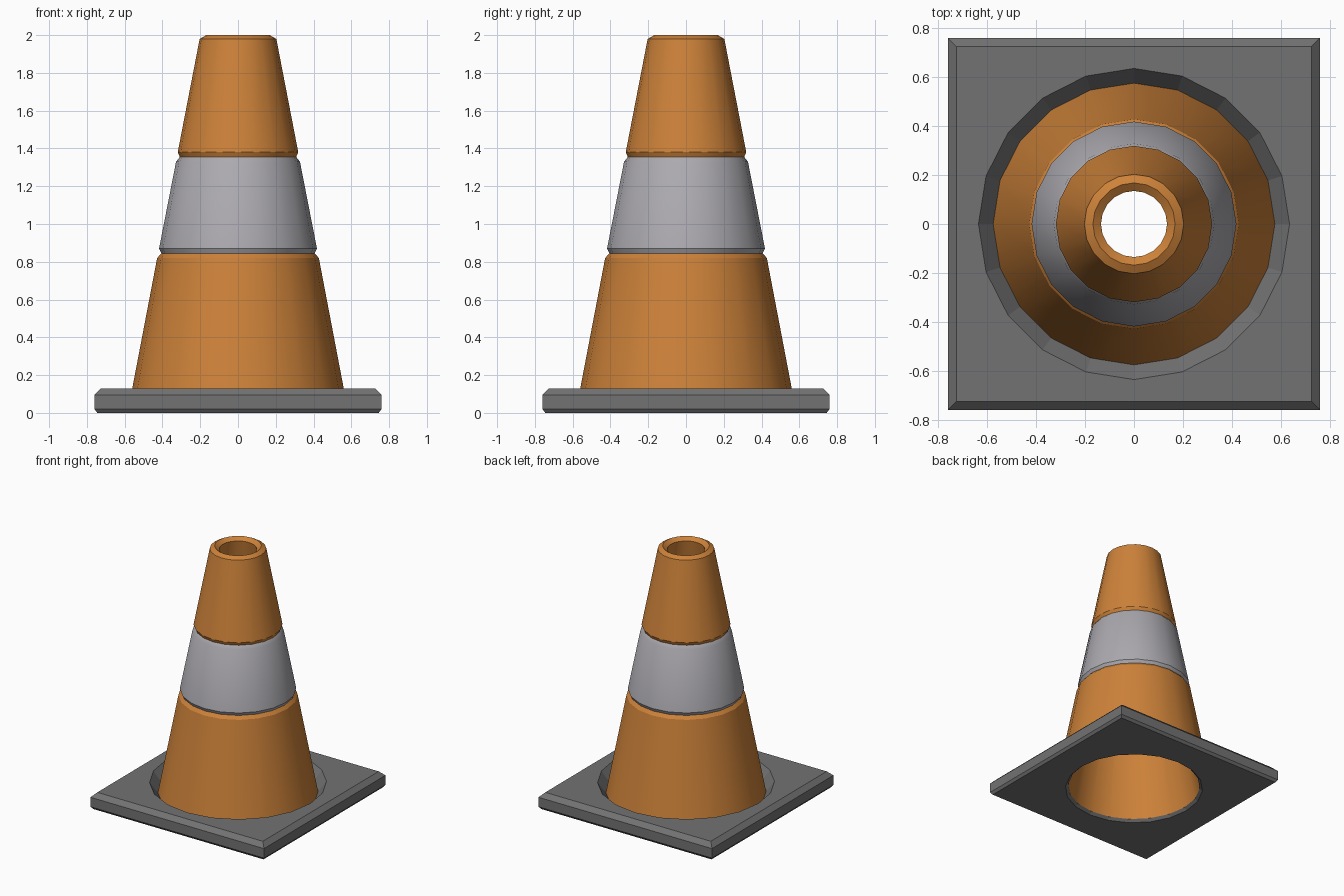
import bpy, bmesh, math

if "Cube" in bpy.data.objects:
    bpy.data.objects.remove(bpy.data.objects["Cube"])

SIDES = 20


def material(name, rgb):
    m = bpy.data.materials.new(name)
    m.diffuse_color = (*rgb, 1.0)
    m.use_nodes = True
    m.node_tree.nodes["Principled BSDF"].inputs["Base Color"].default_value = m.diffuse_color
    return m


orange = material("orange plastic", (0.61, 0.223, 0.041))
silver = material("silver grey band", (0.41, 0.40, 0.43))
dark = material("dark grey rubber", (0.17, 0.17, 0.17))


def ring(bm, n, r, z, phase=0.0):
    return [bm.verts.new((r * math.cos(phase + math.tau * i / n),
                          r * math.sin(phase + math.tau * i / n), z)) for i in range(n)]


def bridge(bm, a, b, mat=0):
    n = len(a)
    for i in range(n):
        j = (i + 1) % n
        bm.faces.new((a[i], a[j], b[j], b[i])).material_index = mat


def finish(bm, name, mats):
    me = bpy.data.meshes.new(name)
    bm.to_mesh(me)
    bm.free()
    for m in mats:
        me.materials.append(m)
    ob = bpy.data.objects.new(name, me)
    bpy.context.collection.objects.link(ob)
    return ob


# Hollow cone shell: outer wall with two grooves, chamfered rim, inner wall
profile = [(0.575, 0.05), (0.428, 0.82), (0.406, 0.845), (0.418, 0.87),
           (0.328, 1.33), (0.308, 1.355), (0.319, 1.38), (0.203, 1.98),
           (0.168, 2.0), (0.135, 1.975), (0.49, 0.02)]
bm = bmesh.new()
loops = [ring(bm, SIDES, r, z) for r, z in profile]
for k in range(len(loops) - 1):
    z0, z1 = profile[k][1], profile[k + 1][1]
    band = 0.84 < min(z0, z1) and max(z0, z1) < 1.36
    bridge(bm, loops[k], loops[k + 1], 1 if band else 0)
cone = finish(bm, "cone_body", [orange, silver])
bpy.context.view_layer.objects.active = cone
cone.select_set(True)
bpy.ops.object.shade_smooth_by_angle(angle=math.radians(30))


# Square base plate with chamfered edges and a round opening
def plate(bm, square, circle, flip):
    per = SIDES // 4
    for q in range(4):
        c, d = square[q], square[(q + 1) % 4]
        tris = [(c, circle[(q * per + i + 1) % SIDES], circle[q * per + i]) for i in range(per)]
        tris.append((c, d, circle[(q + 1) * per % SIDES]))
        for t in tris:
            bm.faces.new(t[::-1] if flip else t)


bm = bmesh.new()
squares = [ring(bm, 4, h * math.sqrt(2), z, math.pi / 4)
           for h, z in [(0.745, 0.0), (0.76, 0.02), (0.76, 0.095), (0.725, 0.13)]]
for a, b in zip(squares, squares[1:]):
    bridge(bm, a, b)
rim_top = ring(bm, SIDES, 0.635, 0.13)
seat = ring(bm, SIDES, 0.575, 0.05)
rim_low = ring(bm, SIDES, 0.51, 0.0)
inner_low = ring(bm, SIDES, 0.49, 0.02)
plate(bm, squares[3], rim_top, False)
plate(bm, squares[0], rim_low, True)
bridge(bm, rim_top, seat)
bridge(bm, inner_low, rim_low)
bmesh.ops.recalc_face_normals(bm, faces=bm.faces)
finish(bm, "base_plate", [dark])
